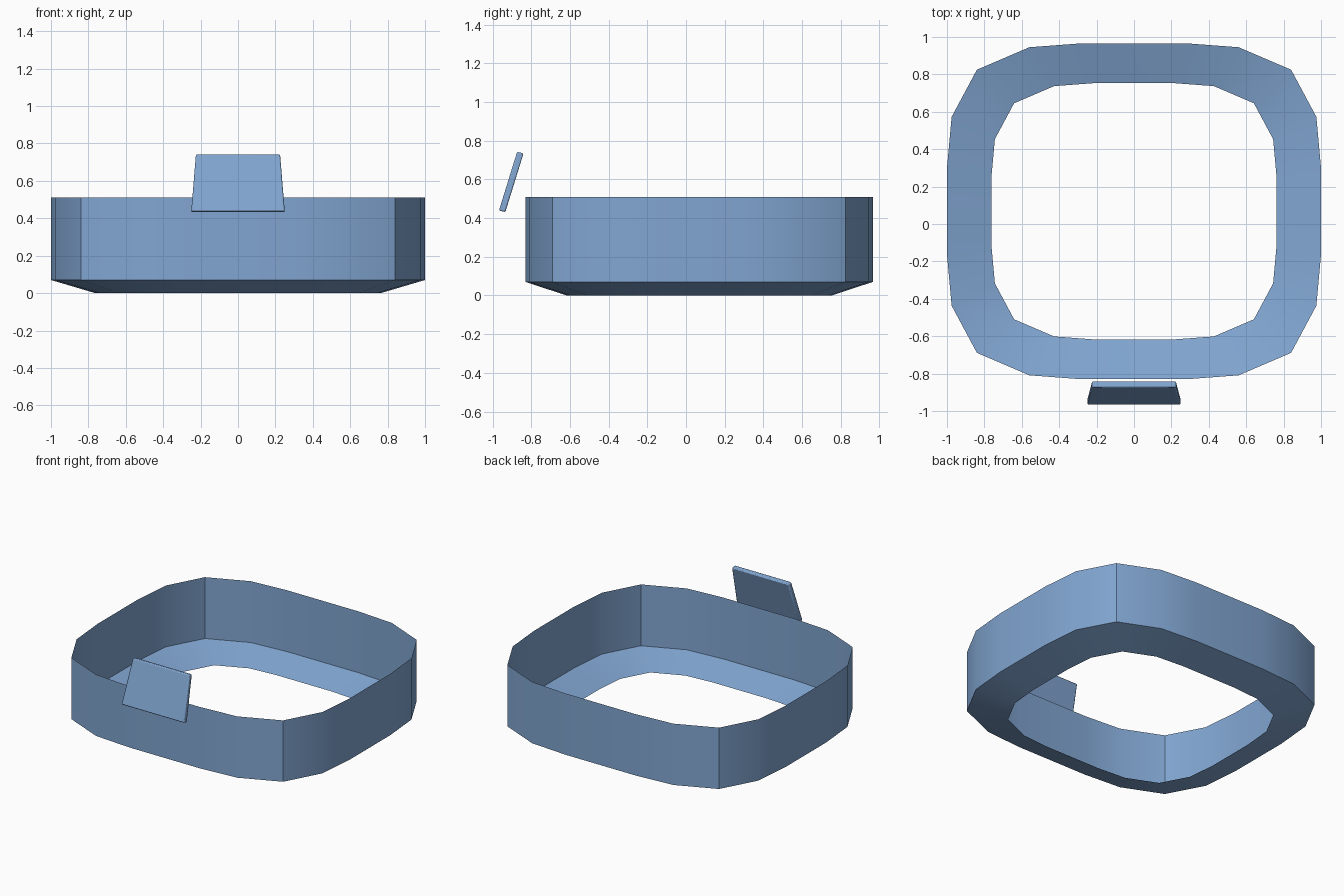
import bpy
import bmesh
from math import radians

old = bpy.data.objects.get("Cube")
if old:
    bpy.data.objects.remove(old, do_unlink=True)

blue = bpy.data.materials.new("soft blue")
blue.use_nodes = True
colour = (0.22, 0.38, 0.64, 1)
blue.diffuse_color = colour
blue.node_tree.nodes["Principled BSDF"].inputs["Base Color"].default_value = colour


def make_object(name, bm):
    bmesh.ops.recalc_face_normals(bm, faces=bm.faces)
    mesh = bpy.data.meshes.new(name)
    bm.to_mesh(mesh)
    bm.free()
    mesh.materials.append(blue)
    obj = bpy.data.objects.new(name, mesh)
    bpy.context.collection.objects.link(obj)
    return obj


def smooth(obj):
    bpy.ops.object.select_all(action='DESELECT')
    obj.select_set(True)
    bpy.context.view_layer.objects.active = obj
    bpy.ops.object.shade_smooth_by_angle(angle=radians(30))


# Rounded-square outline: one quarter, mirrored to the other three
quarter = [(1.0, 0.23), (0.975, 0.505), (0.84, 0.757), (0.56, 0.877), (0.28, 0.898)]
half = quarter + [(-x, y) for x, y in reversed(quarter)]
outline = half + [(-x, -y) for x, y in half]
CENTRE_Y = 0.068

# Open rim: upright wall with a shallow sloping flange underneath
bm = bmesh.new()
rings = []
for scale, z in ((1, 0.51), (1, 0.07), (0.763, 0)):
    rings.append([bm.verts.new((x * scale, y * scale + CENTRE_Y, z)) for x, y in outline])
count = len(outline)
for upper, lower in zip(rings, rings[1:]):
    for i in range(count):
        j = (i + 1) % count
        bm.faces.new((upper[i], lower[i], lower[j], upper[j]))
rim = make_object("rim_wall", bm)
# Make the wall face outwards
if rim.data.polygons[0].normal.dot(rim.data.polygons[0].center) < 0:
    rim.data.flip_normals()
smooth(rim)

# Leaning tapered plate in front of the rim
bm = bmesh.new()
bmesh.ops.create_cube(bm, size=1)
for v in bm.verts:
    top = v.co.z > 0
    back = v.co.y > 0
    v.co.x *= 0.45 if top else 0.5
    v.co.y = (-0.873 if top else -0.967) + (0.033 if back else 0)
    v.co.z = (0.743 if top else 0.439) - (0.008 if back else 0)
plate = make_object("front_plate", bm)
bevel = plate.modifiers.new("soft edges", 'BEVEL')
bevel.width = 0.007
bevel.segments = 2
smooth(plate)
